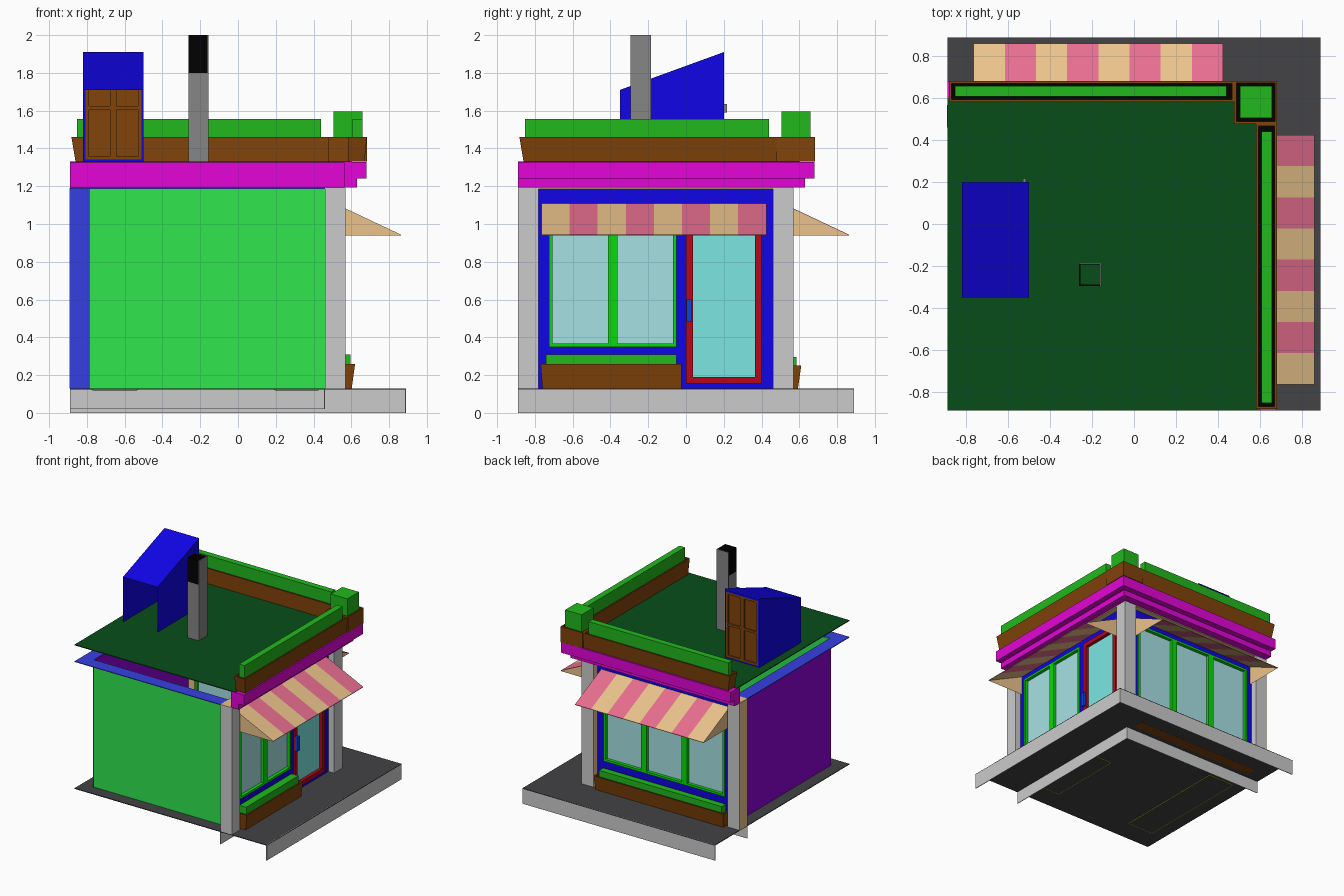
import bpy, bmesh

if "Cube" in bpy.data.objects:
    bpy.data.objects.remove(bpy.data.objects["Cube"])

# display colours, converted to linear below
COL = dict(blue=(.09, .05, .90), edge=(.22, .26, .88), green=(.07, .85, .08), hedge=(.15, .72, .13),
           wall=(.20, .90, .31), purple=(.56, .04, .85), brown=(.50, .27, .07), soil=(.03, .02, .01),
           magenta=(.89, .05, .84), roof=(.06, .31, .12), floor=(.27, .27, .28), red=(.70, .06, .13),
           glass=(.65, .88, .89), doorglass=(.48, .90, .88), tan=(.92, .76, .54), pink=(.91, .43, .56),
           black=(.02, .02, .02), yellow=(.75, .75, .08), handle=(.06, .28, .85), metal=(.52, .52, .52))
mats = {}


def mat(key):
    if key not in mats:
        mats[key] = bpy.data.materials.new(key)
        mats[key].diffuse_color = (*[c ** 2.2 for c in COL[key]], 1)
    return mats[key]


def make(name, verts, faces, color=None, swap=False, closed=True):
    """Mesh object; swap exchanges x and y to reuse a part on the other street side."""
    if swap:
        verts = [(y, x, z) for x, y, z in verts]
        faces = [f[::-1] for f in faces]
    me = bpy.data.meshes.new(name)
    me.from_pydata(verts, [], faces)
    if closed:
        bm = bmesh.new()
        bm.from_mesh(me)
        bmesh.ops.recalc_face_normals(bm, faces=bm.faces)
        bm.to_mesh(me)
        bm.free()
    ob = bpy.data.objects.new(name, me)
    bpy.context.collection.objects.link(ob)
    if color:
        me.materials.append(mat(color))
    return ob


def prism(name, pts, z0, z1, color=None):
    n = len(pts)
    v = [(x, y, z) for z in (z0, z1) for x, y in pts]
    f = [tuple(range(n))[::-1], tuple(range(n, 2 * n))]
    f += [(i, (i + 1) % n, n + (i + 1) % n, n + i) for i in range(n)]
    return make(name, v, f, color)


def box(name, x, y, z, color=None, swap=False, taper=(0, 0, 0)):
    """Box; taper pulls the bottom in at (outer side, start end, far end)."""
    v = []
    for k, h in enumerate(z):
        o, a, b = (0, 0, 0) if k else taper
        v += [(x[0], y[0] + a, h), (x[1] - o, y[0] + a, h), (x[1] - o, y[1] - b, h), (x[0], y[1] - b, h)]
    f = [(3, 2, 1, 0), (4, 5, 6, 7), (0, 1, 5, 4), (1, 2, 6, 5), (2, 3, 7, 6), (3, 0, 4, 7)]
    return make(name, v, f, color, swap)


def planter(name, x, y, z, hedge_x, hedge_y, hedge_top, swap=False, taper=(0, 0, 0)):
    """Flared trough with a sunken soil bed and a clipped hedge."""
    ob = box(name, x, y, z, 'brown', swap, taper)
    ob.data.materials.append(mat('soil'))
    bm = bmesh.new()
    bm.from_mesh(ob.data)
    top = max(bm.faces, key=lambda f: f.calc_center_median().z)
    bmesh.ops.inset_region(bm, faces=[top], thickness=.016)
    low = bmesh.ops.extrude_discrete_faces(bm, faces=[top])['faces'][0]
    low.material_index = 1
    bmesh.ops.translate(bm, verts=low.verts[:], vec=(0, 0, -.02))
    bm.to_mesh(ob.data)
    bm.free()
    box(name + '_hedge', hedge_x, hedge_y, (z[1] - .02, hedge_top), 'hedge', swap)


def ell(i, o, end=-.89):
    return [(end, o), (o, o), (o, end), (i, end), (i, i), (end, i)]


# pavement slab with outer and inner skirts
box('floor', (-.89, .89), (-.89, .89), (.124, .13), 'floor')
prism('pavement_skirt', ell(.884, .89), 0, .13)
prism('foundation_skirt', ell(.455, .46), .02, .124)

# corner pillars
for n, (px, py) in enumerate([(.46, -.89), (.46, .46), (-.89, .46)]):
    box(f'pillar_{n}', (px, px + .108), (py, py + .108), (.13, 1.19))
    if n:
        box(f'pillar_{n}_side', (px - .002, px), (py, py + .108), (.13, 1.19), 'tan')
box('pillar_back_panel', (-.89, -.785), (.457, .46), (.13, 1.19), 'edge')

# plain walls on the two closed sides, the ledge on top of them, and the facade top
box('front_wall', (-.785, .46), (-.79, -.78), (.13, 1.19), 'wall')
box('left_wall', (-.79, -.78), (-.79, .46), (.13, 1.19), 'purple')
prism('wall_ledge', [(-.89, -.89), (.46, -.89), (.46, -.785), (-.785, -.785), (-.785, .46), (-.89, .46)],
      1.186, 1.192, 'edge')
prism('facade_top', ell(.46, .566), 1.186, 1.192, 'tan')


# street facades
def facade(name, openings, swap):
    for layer, d, color in (('outer', (.475, .515), 'blue'), ('lining', (.46, .475), 'tan')):
        u = -.79
        for k, (a, b, lo, hi) in enumerate(openings):
            box(f'{name}_{layer}_post_{k}', d, (u, a), (.13, 1.19), color, swap)
            box(f'{name}_{layer}_sill_{k}', d, (a, b), (.13, lo), color, swap)
            box(f'{name}_{layer}_head_{k}', d, (a, b), (hi, 1.19), color, swap)
            u = b
        box(f'{name}_{layer}_post_end', d, (u, .46), (.13, 1.19), color, swap)


def glazing(name, u0, u1, z0, z1, panes, edge, mull, color, glass, swap):
    d = (.465, .527)
    box(name + '_sill', d, (u0, u1), (z0, z0 + edge), color, swap)
    box(name + '_head', d, (u0, u1), (z1 - edge, z1), color, swap)
    w = (u1 - u0 - 2 * edge - (panes - 1) * mull) / panes
    z = (z0 + edge, z1 - edge)
    box(name + '_jamb_a', d, (u0, u0 + edge), z, color, swap)
    box(name + '_jamb_b', d, (u1 - edge, u1), z, color, swap)
    for k in range(panes):
        a = u0 + edge + k * (w + mull)
        box(f'{name}_glass_{k}', (.49, .5), (a, a + w), z, glass, swap)
        if k:
            box(f'{name}_mullion_{k}', d, (a - mull, a), z, color, swap)


TOP = 1.06
facade('door_side', [(-.725, -.05, .35, TOP), (0, .40, .155, TOP)], False)
facade('window_side', [(-.725, .395, .35, TOP)], True)
glazing('shop_window_pair', -.725, -.05, .35, TOP, 2, .018, .05, 'green', 'glass', False)
glazing('shop_window_triple', -.725, .395, .35, TOP, 3, .018, .05, 'green', 'glass', True)
glazing('shop_door', 0, .40, .155, TOP, 1, .036, 0, 'red', 'doorglass', False)
box('door_handle', (.527, .55), (.003, .033), (.48, .60), 'handle')

# striped awnings
for swap in (False, True):
    tag = 'window_side' if swap else 'door_side'
    a, b, n = -.765, .425, 8
    for k in range(n):
        u, w = a + (b - a) * k / n, a + (b - a) * (k + 1) / n
        v = [(d, s, z + t) for t in (-.004, 0) for d, s, z in
             ((.51, u, 1.11), (.862, u, .944), (.862, w, .944), (.51, w, 1.11))]
        make(f'{tag}_awning_stripe_{k}', v, [(3, 2, 1, 0), (4, 5, 6, 7), (0, 1, 5, 4), (1, 2, 6, 5),
             (2, 3, 7, 6), (3, 0, 4, 7)], 'pink' if k % 2 else 'tan', swap)
    for k, s in enumerate((a, b)):
        make(f'{tag}_awning_end_{k}', [(.515, s, 1.105), (.515, s, .94), (.862, s, .94)],
             [(0, 1, 2)], 'tan', swap)

# window planters
planter('door_side_planter', (.50, .62), (-.77, -.025), (.13, .26), (.53, .595), (-.74, -.05), .31,
        False, (.018, .01, 0))
planter('window_side_planter', (.50, .61), (-.77, .43), (.123, .25), (.53, .585), (-.74, .395), .295,
        True, (.018, .01, .01))

# stepped cornice and flat roof
prism('cornice_lower', ell(.56, .63), 1.192, 1.24, 'magenta')
prism('cornice_upper', ell(.56, .68), 1.24, 1.328, 'magenta')
box('flat_roof', (-.89, .6), (-.89, .6), (1.325, 1.332), 'roof')

# roof planters
for swap in (False, True):
    planter('roof_planter', (.583, .682), (-.882, .478), (1.33, 1.46), (.607, .658), (-.853, .44), 1.555,
            swap, (.012, .022, 0))
planter('roof_corner_planter', (.478, .683), (.478, .683), (1.33, 1.46), (.505, .658), (.505, .658), 1.595)

# stair housing: sloped shell open to the front
x0, x1, y0, y1, zb, zl, zh = -.82, -.5, -.35, .2, 1.332, 1.71, 1.91
make('stair_housing',
     [(x0, y0, zb), (x1, y0, zb), (x1, y1, zb), (x0, y1, zb),
      (x0, y0, zl), (x1, y0, zl), (x1, y1, zh), (x0, y1, zh)],
     [(1, 2, 6, 5), (3, 0, 4, 7), (4, 5, 6, 7)], 'blue', closed=False)
box('roof_door_jamb_left', (x0, -.808), (.176, y1), (zb, 1.9), 'blue')
box('roof_door_jamb_right', (-.512, x1), (.176, y1), (zb, 1.9), 'blue')
box('roof_door_threshold', (-.808, -.512), (.176, y1), (zb, 1.342), 'blue')
box('roof_door_head', (-.808, -.512), (.176, y1), (1.885, 1.9), 'blue')

# four-panel roof door
for k, bx in enumerate(((-.808, -.79), (-.678, -.642), (-.53, -.512))):
    box(f'roof_door_stile_{k}', bx, (.174, y1), (1.342, 1.885), 'brown')
for k, bz in enumerate(((1.342, 1.358), (1.605, 1.625), (1.868, 1.885))):
    for i, bx in enumerate(((-.79, -.678), (-.642, -.53))):
        box(f'roof_door_rail_{k}{i}', bx, (.174, y1), bz, 'brown')
box('roof_door_panel', (-.79, -.53), (.184, .19), (1.358, 1.868), 'brown')
box('roof_door_knob', (-.53, -.515), (.2, .216), (1.59, 1.635), 'metal')

# hollow chimney with sooty vents on two faces and a sooty inside
cx0, cx1, cy0, cy1, t = -.262, -.155, -.295, -.185, .006
box('chimney_front', (cx0, cx1), (cy0, cy0 + t), (1.33, 1.8), 'metal')
box('chimney_left', (cx0, cx0 + t), (cy0, cy1), (1.33, 1.8), 'metal')
box('chimney_vent_front', (cx0, cx1 - t), (cy0, cy0 + t), (1.8, 2.0), 'black')
box('chimney_vent_left', (cx0, cx0 + t), (cy0, cy1 - t), (1.8, 2.0), 'black')
box('chimney_right', (cx1 - t, cx1), (cy0, cy1), (1.33, 2.0), 'metal')
box('chimney_back', (cx0, cx1), (cy1 - t, cy1), (1.33, 2.0), 'metal')
box('chimney_soot_right', (cx1 - t - .002, cx1 - t), (cy0, cy1 - t), (1.7, 1.998), 'black')
box('chimney_soot_back', (cx0, cx1 - t), (cy1 - t - .002, cy1 - t), (1.7, 1.998), 'black')

# display counters inside, standing through the floor
for name, xs, h in (('counter_left', (-.775, -.53), .4), ('counter_right', (.19, .43), .34)):
    box(name, xs, (-.7, -.05 if h < .4 else .3), (.12, h), 'yellow')
    box(name + '_base', (xs[0] + .005, xs[1] - .005), (-.695, -.055 if h < .4 else .295), (.119, .1205), 'floor')

for m in bpy.data.materials:
    if m.users and not m.is_grease_pencil:
        m.use_nodes = True
        m.node_tree.nodes["Principled BSDF"].inputs["Base Color"].default_value = m.diffuse_color
